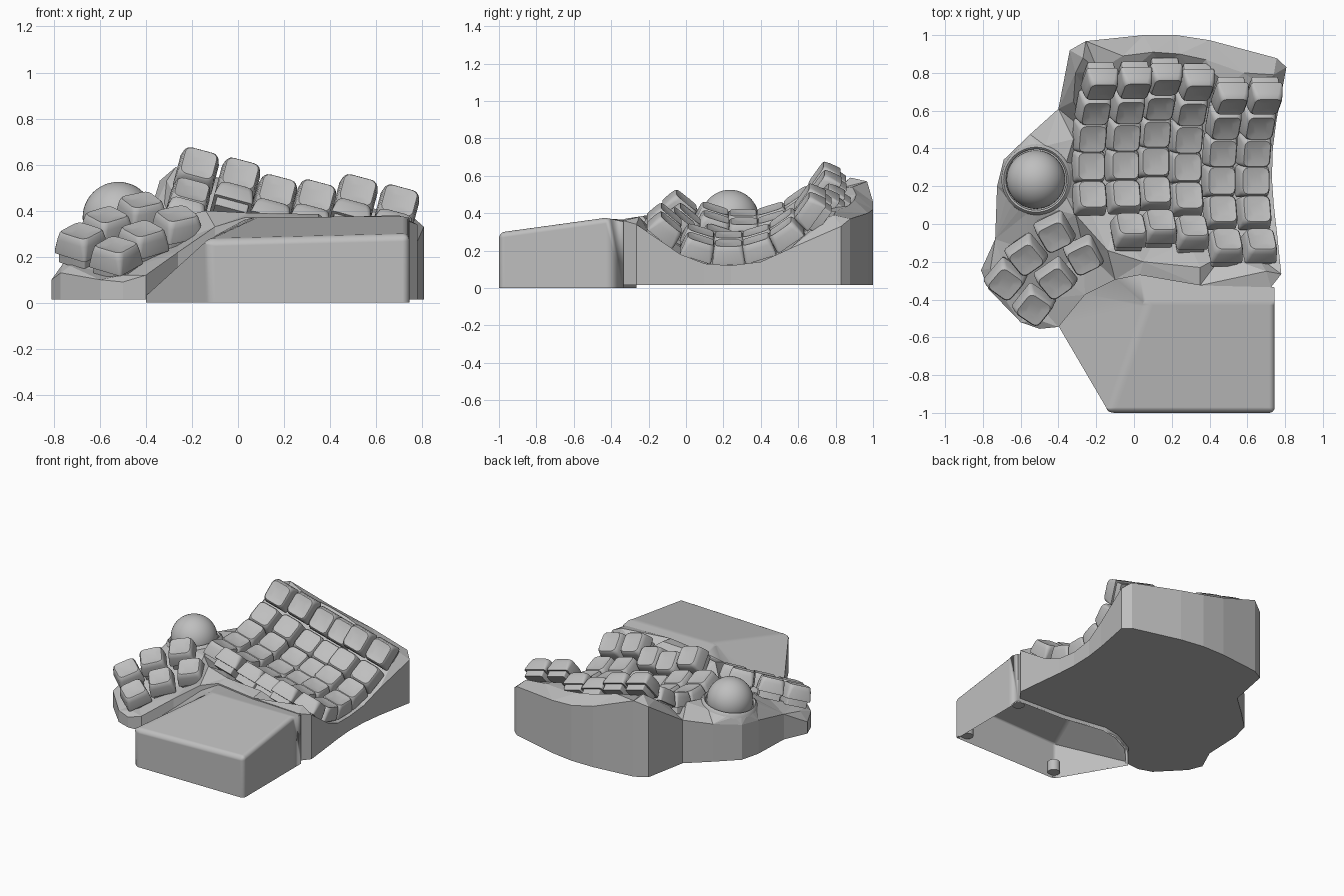
import bpy, bmesh, math
from mathutils import Matrix, Vector
from mathutils.geometry import delaunay_2d_cdt

default_cube = bpy.data.objects.get("Cube")
if default_cube:
    bpy.data.objects.remove(default_cube, do_unlink=True)

grey = bpy.data.materials.new("plain_grey")
grey.use_nodes = True
colour = (0.52, 0.52, 0.52, 1)
grey.diffuse_color = colour
grey.node_tree.nodes["Principled BSDF"].inputs["Base Color"].default_value = colour


def add_object(name, mesh, matrix=None):
    obj = bpy.data.objects.new(name, mesh)
    bpy.context.scene.collection.objects.link(obj)
    if matrix is not None:
        obj.matrix_world = matrix
    return obj


def mesh_from(name, bm):
    bmesh.ops.recalc_face_normals(bm, faces=bm.faces)
    mesh = bpy.data.meshes.new(name)
    bm.to_mesh(mesh)
    bm.free()
    mesh.materials.append(grey)
    return mesh


def smooth(obj, degrees=35):
    bpy.ops.object.select_all(action="DESELECT")
    obj.select_set(True)
    bpy.context.view_layer.objects.active = obj
    bpy.ops.object.shade_smooth_by_angle(angle=math.radians(degrees))


def rounded_square(half, radius, z, steps=4):
    ring = []
    for corner in range(4):
        for step in range(steps):
            angle = math.pi / 2 * (corner + step / (steps - 1))
            middle = math.pi / 2 * (corner + 0.5)
            reach = (half - radius) * math.sqrt(2)
            ring.append((reach * math.cos(middle) + radius * math.cos(angle),
                         reach * math.sin(middle) + radius * math.sin(angle), z))
    return ring


# Keycap with the switch body below it, origin at the middle of the top
def build_key():
    bm = bmesh.new()
    sections = [(0.072, 0.008, -0.14), (0.072, 0.008, -0.095), (0.086, 0.014, -0.095),
                (0.086, 0.014, -0.08), (0.081, 0.025, -0.03), (0.076, 0.03, -0.004),
                (0.07, 0.028, 0.003), (0.035, 0.014, -0.004)]
    rings = [[bm.verts.new(p) for p in rounded_square(*s)] for s in sections]
    for low, high in zip(rings, rings[1:]):
        for i in range(len(low)):
            j = (i + 1) % len(low)
            bm.faces.new((low[i], low[j], high[j], high[i]))
    bm.faces.new(rings[0])
    bm.faces.new(rings[-1])
    return mesh_from("key", bm)


key_mesh = build_key()
plate_points = []
PLATE_DROP = 0.135


def place_key(name, position, rotation):
    key = add_object(name, key_mesh, Matrix.Translation(position) @ rotation)
    normal = rotation.to_3x3() @ Vector((0, 0, 1))
    plate_points.append(Vector(position) - normal * PLATE_DROP)
    return key


# Finger keys in six curved columns: x, y and z at the bottom of each curve
columns = [(-0.225, 0.305, 0.4), (-0.045, 0.31, 0.355), (0.115, 0.33, 0.283),
           (0.285, 0.3, 0.26), (0.465, 0.228, 0.283), (0.645, 0.228, 0.238)]
row_angles = [55, 35.5, 17.5, 0, -18, -40]
CURVE = 0.48
roll = Matrix.Rotation(math.radians(15), 4, "Y")
for c, (x, y, z) in enumerate(columns):
    rows = row_angles[:-1] if c == 0 else row_angles
    for r, degrees in enumerate(rows):
        angle = math.radians(degrees)
        rise = CURVE * (1 - math.cos(angle))
        place_key(f"finger_key_{c}_{r}",
                  (x + 0.27 * rise, y + CURVE * math.sin(angle), z + rise),
                  roll @ Matrix.Rotation(angle, 4, "X"))

# Thumb keys in a fan of two rows
thumb_keys = [(-0.42, -0.07, 0.445, 28), (-0.57, -0.19, 0.38, 37), (-0.68, -0.32, 0.31, 52),
              (-0.265, -0.19, 0.385, 28), (-0.415, -0.315, 0.32, 37), (-0.53, -0.455, 0.25, 54)]
lean = Matrix.Rotation(math.radians(24), 4, "X")
for i, (x, y, z, turn) in enumerate(thumb_keys):
    spin = Matrix.Rotation(math.radians(turn), 4, "Z")
    key = place_key(f"thumb_key_{i}", (x, y, z), lean @ spin)
smooth(key)

# Case: faceted top stretched over the rim, the key plate and the ball socket
BASE = 0.015
rim = [(-0.34, 0.92, 0.53), (-0.255, 0.968, 0.57), (0.05, 1, 0.46), (0.225, 1, 0.42),
       (0.4, 0.973, 0.4), (0.755, 0.878, 0.37), (0.807, 0.83, 0.33), (0.755, 0.555, 0.21),
       (0.735, 0.4, 0.14), (0.73, 0.24, 0.12), (0.74, 0.1, 0.13), (0.755, -0.03, 0.18),
       (0.78, -0.265, 0.34), (0.725, -0.335, 0.36), (0.35, -0.325, 0.37), (0.03, -0.27, 0.37),
       (-0.1, -0.295, 0.33), (-0.26, -0.375, 0.22), (-0.4, -0.545, 0.12), (-0.5, -0.555, 0.09),
       (-0.6, -0.52, 0.1), (-0.77, -0.345, 0.13), (-0.81, -0.245, 0.1), (-0.735, -0.08, 0.2),
       (-0.725, 0.2, 0.26), (-0.69, 0.34, 0.27), (-0.55, 0.475, 0.29), (-0.4, 0.61, 0.33)]
ridges = [(-0.27, 0.88, 0.59), (-0.06, 0.89, 0.54), (0.1, 0.91, 0.5), (0.24, 0.9, 0.47),
          (0.38, 0.87, 0.44), (0.42, 0.8, 0.43), (0.58, 0.8, 0.41), (0.74, 0.79, 0.39),
          (0.7, -0.25, 0.38), (0.35, -0.23, 0.385), (0.05, -0.2, 0.39),
          (-0.14, -0.14, 0.4), (-0.31, 0.05, 0.36), (-0.32, 0.45, 0.38), (-0.32, 0.65, 0.43),
          (-0.31, 0.8, 0.53), (-0.76, -0.235, 0.17), (-0.73, -0.33, 0.16), (-0.5, -0.51, 0.12)]
ball_centre = Vector((-0.52, 0.235, 0.37))
socket_frame = Matrix.Translation(ball_centre) @ Matrix.Rotation(math.radians(-8), 4, "Y")
socket = [socket_frame @ Vector((0.185 * math.cos(a), 0.185 * math.sin(a), -0.025))
          for a in (math.tau * k / 24 for k in range(24))]


def build_case():
    points = [Vector(p) for p in rim + ridges] + plate_points + socket
    count = len(rim)
    edges = [(i, (i + 1) % count) for i in range(count)]
    flat, _, faces, origins, _, _ = delaunay_2d_cdt(
        [p.to_2d() for p in points], edges, [], 1, 1e-5)
    bm = bmesh.new()
    top, by_origin = [], {}
    for p, source in zip(flat, origins):
        z = points[source[0]].z if source else BASE
        vert = bm.verts.new((p.x, p.y, z))
        top.append(vert)
        for s in source:
            by_origin[s] = vert
    for face in faces:
        bm.faces.new([top[i] for i in face])
    bottom = [bm.verts.new((x, y, BASE)) for x, y, _ in rim]
    for a, b in edges:
        bm.faces.new((bottom[a], bottom[b], by_origin[b], by_origin[a]))
    bm.faces.new(bottom)
    return add_object("case", mesh_from("case", bm))


build_case()

# Trackball and its socket lip
bm = bmesh.new()
bmesh.ops.create_uvsphere(bm, u_segments=48, v_segments=24, radius=0.155)
smooth(add_object("trackball", mesh_from("trackball", bm), Matrix.Translation(ball_centre)), 60)

bm = bmesh.new()
lip = [(0.16, -0.07), (0.162, -0.015), (0.172, -0.005), (0.186, -0.02), (0.2, -0.09)]
profile = [bm.verts.new((r, 0, z)) for r, z in lip]
outline = [bm.edges.new(pair) for pair in zip(profile, profile[1:])]
bmesh.ops.spin(bm, geom=profile + outline, axis=(0, 0, 1), cent=(0, 0, 0),
               angle=math.tau, steps=48, use_merge=True)
smooth(add_object("socket_lip", mesh_from("socket_lip", bm), socket_frame))


# Palm rest: hollow shell, open below, with a sloping inner side
def build_palm_rest():
    edge = [(-0.13, -1, 0.275), (0.745, -1, 0.297), (0.745, -0.43, 0.375),
            (0.745, -0.335, 0.355), (0.35, -0.315, 0.36), (0.03, -0.265, 0.36),
            (-0.1, -0.288, 0.29), (-0.26, -0.37, 0.15), (-0.4, -0.54, 0.03)]
    bm = bmesh.new()
    top = [bm.verts.new(p) for p in edge]
    low = [bm.verts.new((x, y, 0)) for x, y, _ in edge]
    crease = bm.verts.new((0.07, -0.43, 0.372))
    for i in range(len(edge)):
        j = (i + 1) % len(edge)
        bm.faces.new((low[i], low[j], top[j], top[i]))
    bm.faces.new((top[0], top[1], top[2], crease))
    bm.faces.new((top[2], top[3], top[4], top[5], crease))
    slope = top[5:] + [top[0]]
    for a, b in zip(slope, slope[1:]):
        bm.faces.new((a, b, crease))
    bmesh.ops.recalc_face_normals(bm, faces=bm.faces)
    soft = []
    for e in bm.edges:
        middle = (e.verts[0].co + e.verts[1].co) / 2
        if len(e.link_faces) == 2 and e.calc_face_angle() > 0.6 and middle.y < -0.5 and middle.x > -0.2:
            soft.append(e)
    bmesh.ops.bevel(bm, geom=soft, offset=0.03, segments=4, profile=0.5, affect="EDGES")
    obj = add_object("palm_rest", mesh_from("palm_rest", bm))
    shell = obj.modifiers.new("shell", "SOLIDIFY")
    shell.thickness = 0.025
    shell.offset = -1
    smooth(obj, 30)
    flatten = obj.modifiers.new("flat_sides", "WEIGHTED_NORMAL")
    flatten.weight = 100
    flatten.keep_sharp = True


build_palm_rest()

# Short foot posts in the corners of the palm rest
bm = bmesh.new()
bmesh.ops.create_cone(bm, cap_ends=True, segments=24, radius1=0.042, radius2=0.042, depth=0.08)
post_mesh = mesh_from("foot_post", bm)
for i, (x, y) in enumerate([(0.685, -0.94), (-0.08, -0.94), (0.685, -0.4)]):
    post = add_object(f"foot_post_{i}", post_mesh, Matrix.Translation((x, y, 0.043)))
smooth(post)
